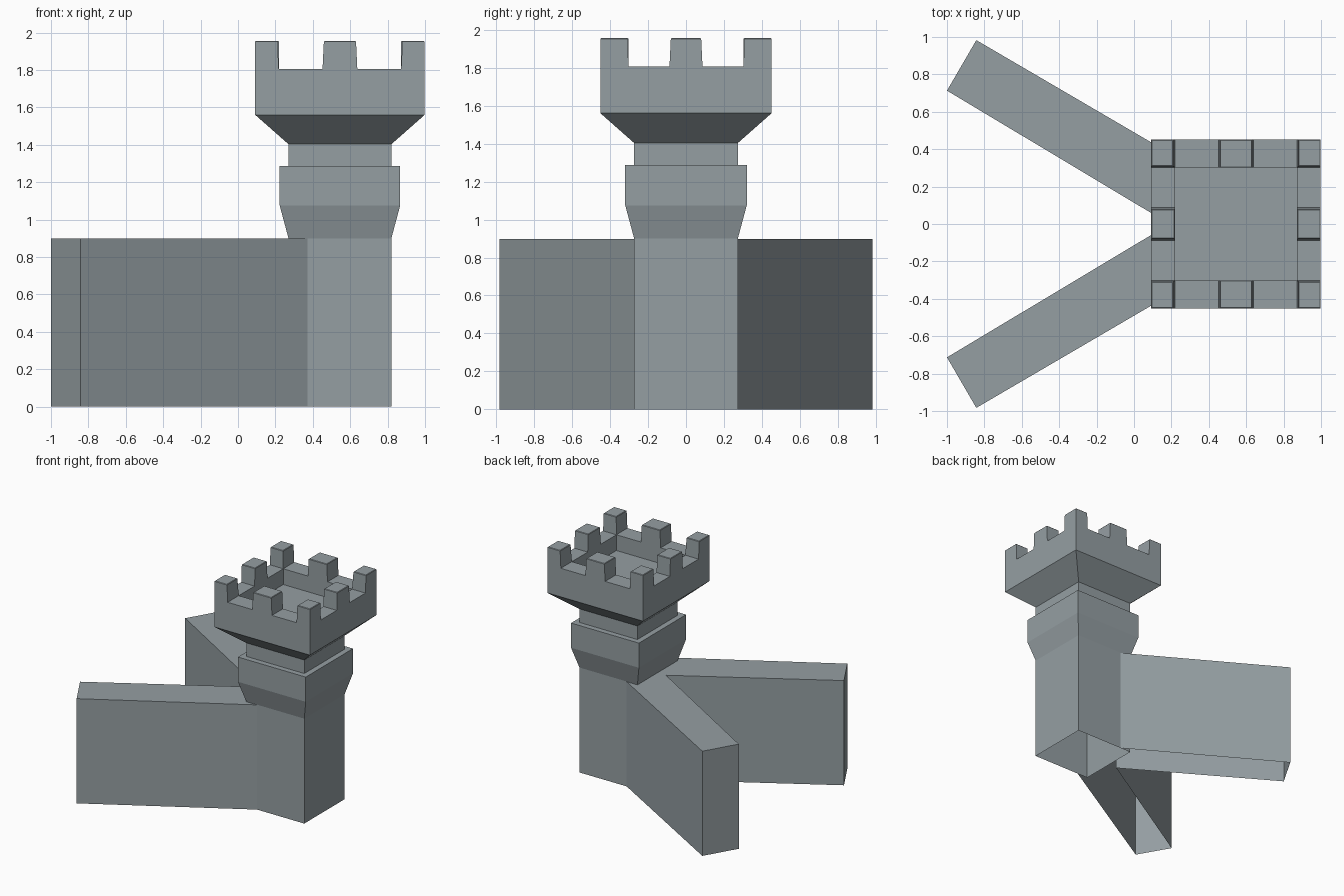
import bpy, bmesh

if "Cube" in bpy.data.objects:
    bpy.data.objects.remove(bpy.data.objects["Cube"])

CX = 0.545            # tower axis
HX, HY = 0.453, 0.451  # battlement half sizes
RX, RY = 0.327, 0.302  # courtyard half sizes

# Slate-grey stone
stone = bpy.data.materials.new("stone")
stone.diffuse_color = (0.30, 0.345, 0.365, 1)
stone.use_nodes = True
stone.node_tree.nodes["Principled BSDF"].inputs["Base Color"].default_value = stone.diffuse_color


def finish(bm, name):
    bmesh.ops.recalc_face_normals(bm, faces=bm.faces[:])
    me = bpy.data.meshes.new(name)
    bm.to_mesh(me)
    bm.free()
    me.materials.append(stone)
    ob = bpy.data.objects.new(name, me)
    bpy.context.collection.objects.link(ob)
    return ob


def loft(bm, rings):
    """Skin a list of point rings, open at the start and capped at the end."""
    loops = [[bm.verts.new(p) for p in ring] for ring in rings]
    for a, b in zip(loops, loops[1:]):
        n = len(a)
        for i in range(n):
            j = (i + 1) % n
            bm.faces.new((a[i], a[j], b[j], b[i]))
    bm.faces.new(loops[-1])


def rect(x0, x1, y0, y1, z):
    return [(x0, y0, z), (x1, y0, z), (x1, y1, z), (x0, y1, z)]


# Tower: square rings from the open foot up to the rim and down to the roof floor
profile = [(0.275, 0.273, 0), (0.275, 0.273, 0.9), (0.322, 0.32, 1.075),
           (0.322, 0.32, 1.287), (0.275, 0.273, 1.287), (0.275, 0.273, 1.403),
           (HX, HY, 1.56), (HX, HY, 1.805), (RX, RY, 1.805), (RX, RY, 1.67)]
bm = bmesh.new()
loft(bm, [rect(CX - hx, CX + hx, -hy, hy, z) for hx, hy, z in profile])
finish(bm, "tower")

# Merlons: corners and side middles, tapered on the gap sides, small top bevel
bm = bmesh.new()
spans_x = {-1: (-HX, -RX), 0: (-0.093, 0.093), 1: (RX, HX)}
spans_y = {-1: (-HY, -RY), 0: (-0.087, 0.087), 1: (RY, HY)}
for i in (-1, 0, 1):
    for j in (-1, 0, 1):
        if i == 0 and j == 0:
            continue
        (x0, x1), (y0, y1) = spans_x[i], spans_y[j]
        x0, x1 = x0 + CX, x1 + CX
        tx, ty = (0.007 if j else 0), (0.007 if i else 0)
        ax, bx = (tx if i >= 0 else 0), (tx if i <= 0 else 0)
        ay, by = (ty if j >= 0 else 0), (ty if j <= 0 else 0)
        x2, x3, y2, y3 = x0 + ax, x1 - bx, y0 + ay, y1 - by
        e = 0.004
        loft(bm, [rect(x0, x1, y0, y1, 1.805),
                  rect(x2, x3, y2, y3, 1.951),
                  rect(x2 + e, x3 - e, y2 + e, y3 - e, 1.955)])
finish(bm, "merlons")

# Curtain walls: hollow below, meeting in a V against the tower
plan = [(0.372, 0.273), (-0.843, 0.983), (-1.0, 0.713), (0.19, 0.0), (0.28, 0.0)]
for side, name in ((1, "back_wall"), (-1, "front_wall")):
    bm = bmesh.new()
    lower = [bm.verts.new((x, y * side, 0)) for x, y in plan]
    upper = [bm.verts.new((x, y * side, 0.898)) for x, y in plan]
    for k in range(3):
        bm.faces.new((lower[k], lower[k + 1], upper[k + 1], upper[k]))
    bm.faces.new(upper)
    ob = finish(bm, name)
    if ob.data.polygons[-1].normal.z < 0:
        ob.data.flip_normals()
